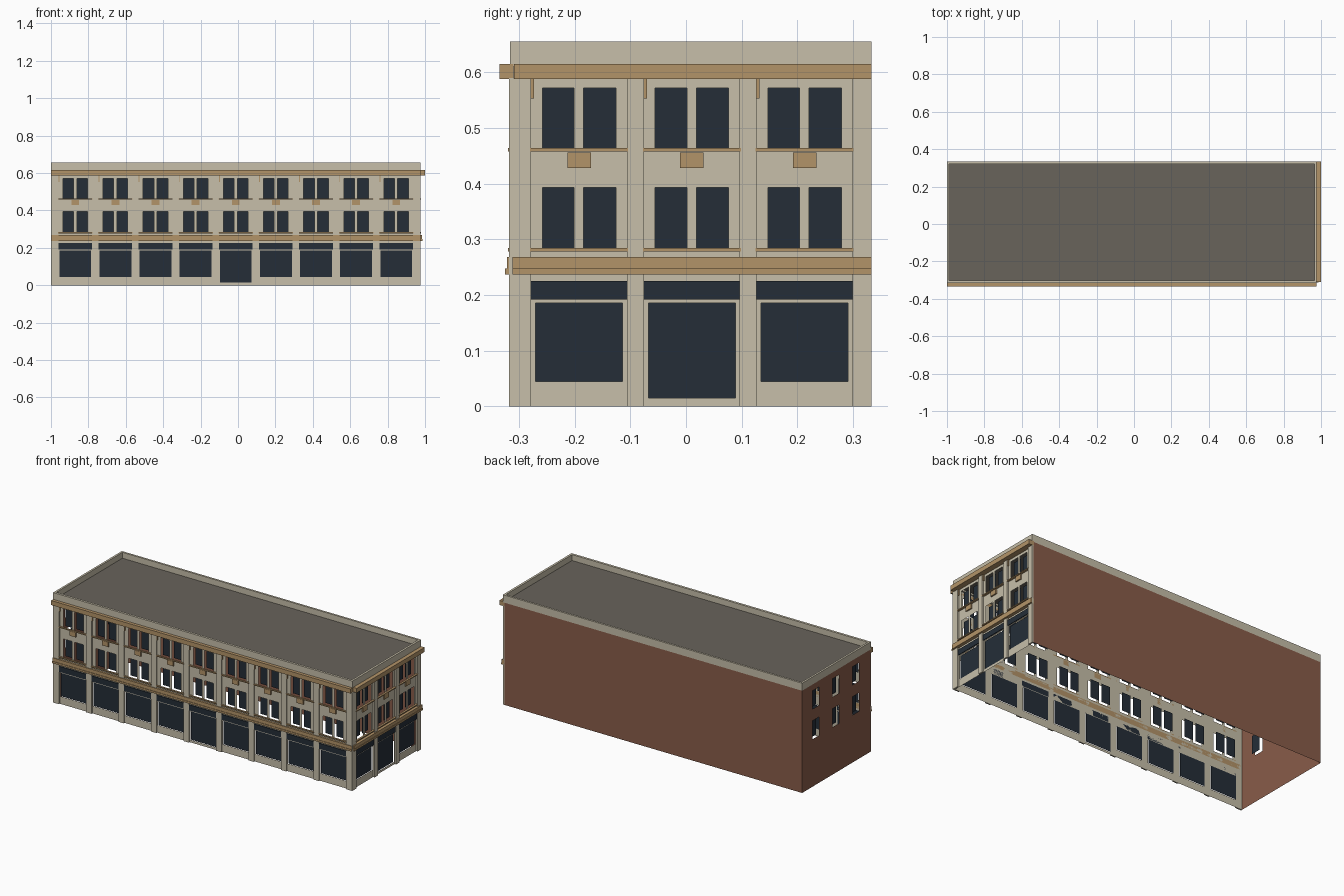
import bpy, bmesh, math
from mathutils import Matrix, Vector

cube = bpy.data.objects.get("Cube")
if cube:
    bpy.data.objects.remove(cube)


def material(name, r, g, b):
    m = bpy.data.materials.new(name)
    m.use_nodes = True
    m.diffuse_color = (r, g, b, 1)
    m.node_tree.nodes["Principled BSDF"].inputs["Base Color"].default_value = (r, g, b, 1)
    return m


STONE = material("pale stone", 0.57, 0.52, 0.40)
TRIM = material("tan trim", 0.45, 0.295, 0.14)
GLASS = material("dark glass", 0.018, 0.027, 0.039)
BRICK = material("brown brick", 0.25, 0.107, 0.067)
ROOF = material("grey roof", 0.138, 0.125, 0.105)


def finish(name, bm, mat, frame=Matrix()):
    mesh = bpy.data.meshes.new(name)
    bm.to_mesh(mesh)
    bm.free()
    mesh.materials.append(mat)
    obj = bpy.data.objects.new(name, mesh)
    obj.matrix_world = frame
    bpy.context.collection.objects.link(obj)


def boxes(name, mat, items, frame=Matrix()):
    """Each item is (x0, x1, y0, y1, z0, z1)."""
    bm = bmesh.new()
    for x0, x1, y0, y1, z0, z1 in items:
        size = Matrix.Diagonal((x1 - x0, y1 - y0, z1 - z0, 1))
        place = Matrix.Translation(((x0 + x1) / 2, (y0 + y1) / 2, (z0 + z1) / 2))
        bmesh.ops.create_cube(bm, size=1, matrix=place @ size)
    finish(name, bm, mat, frame)


def quad(bm, x0, x1, z0, z1, y=0):
    bm.faces.new([bm.verts.new(p) for p in ((x0, y, z0), (x1, y, z0), (x1, y, z1), (x0, y, z1))])


def sheet(name, mat, u0, u1, top, holes, frame):
    """Thin wall with rectangular openings, cut on a grid."""
    bm = bmesh.new()
    us = sorted({u0, u1, *(round(v, 4) for h in holes for v in h[:2])})
    zs = sorted({0, top, *(h[i] for h in holes for i in (2, 3))})
    for a, b in zip(us, us[1:]):
        for c, d in zip(zs, zs[1:]):
            u, z = (a + b) / 2, (c + d) / 2
            if not any(h[0] < u < h[1] and h[2] < z < h[3] for h in holes):
                quad(bm, a, b, c, d)
    bmesh.ops.remove_doubles(bm, verts=bm.verts, dist=1e-5)
    finish(name, bm, mat, frame)


def panes(name, holes, depth, frame):
    bm = bmesh.new()
    for h in holes:
        quad(bm, *h, y=depth)
    finish(name, bm, GLASS, frame)


WALL_TOP = 0.61
FLOORS = ((0.283, 0.393), (0.463, 0.572))


def facade(side, frame, u0, u1, centres, half, shop_half, ends, out):
    """Shop bays below, paired windows above; local -y points outward."""
    door = centres[len(centres) // 2]
    windows = [(c + a, c + b, z0, z1) for c in centres for z0, z1 in FLOORS
               for a, b in ((-0.066, -0.009), (0.008, 0.066))]
    shops = [(c - shop_half, c + shop_half, 0.015 if c == door else 0.045, 0.186)
             for c in centres]
    sheet(side + "_wall", STONE, u0, u1, WALL_TOP, windows + shops, frame)
    panes(side + "_windows", windows, 0.02, frame)
    panes(side + "_shop_windows", shops, 0.004, frame)
    # pilasters fill the spaces between bays
    edges = [ends[0]] + [c + s * half for c in centres for s in (-1, 1)] + [ends[1]]
    boxes(side + "_pilasters", STONE,
          [(a, b, -out, 0, 0, 0.59) for a, b in zip(edges[::2], edges[1::2])], frame)
    boxes(side + "_shop_signs", GLASS,
          [(c - half, c + half, -0.005, 0, 0.192, 0.225) for c in centres], frame)
    boxes(side + "_sills", TRIM,
          [(c - half - 0.002, c + half + 0.002, -out - 0.002, 0, z - 0.005, z + 0.001)
           for c in centres for z, _ in FLOORS], frame)
    boxes(side + "_blocks", TRIM,
          [(c - 0.021, c + 0.021, -0.008, 0, 0.428, 0.456) for c in centres], frame)
    boxes(side + "_brackets", TRIM,
          [(c - half, c - half + 0.005, -0.007, 0, 0.553, 0.588) for c in centres], frame)


# street facades
front = Matrix.Translation((0, -0.31, 0))
right = Matrix.Translation((0.967, 0, 0)) @ Matrix.Rotation(math.pi / 2, 4, "Z")
facade("front", front, -1, 0.967, [-0.012 + 0.2145 * i for i in range(-4, 5)],
       0.09, 0.085, (-1, 0.977), 0.008)
facade("right", right, -0.31, 0.333, [0.0105 + 0.2025 * i for i in (-1, 0, 1)],
       0.086, 0.078, (-0.312, 0.333), 0.01)

# plain brick walls
left = Matrix.Translation((-1, 0, 0)) @ Matrix.Rotation(-math.pi / 2, 4, "Z")
back = Matrix.Translation((0, 0.333, 0)) @ Matrix.Rotation(math.pi, 4, "Z")
side_windows = [(u - 0.031, u + 0.031, z0, z1) for u in (-0.205, -0.016, 0.173)
                for z0, z1 in FLOORS]
sheet("left_wall", BRICK, -0.333, 0.31, WALL_TOP, side_windows, left)
panes("left_windows", side_windows, 0.02, left)
sheet("back_wall", BRICK, -0.967, 1, WALL_TOP, [], back)

# cornice and band over the shops
boxes("cornice", TRIM, [
    (-1, 0.977, -0.335, -0.31, 0.588, 0.615),
    (0.965, 1, -0.309, 0.333, 0.588, 0.615)])
boxes("shop_band", TRIM, [
    (-1, 0.977, -0.325, -0.31, 0.237, 0.248),
    (-1, 0.977, -0.322, -0.31, 0.248, 0.268),
    (0.965, 0.987, -0.312, 0.333, 0.237, 0.248),
    (0.965, 0.984, -0.312, 0.333, 0.248, 0.268)])

# parapet and roof
boxes("parapet", STONE, [
    (-1, 0.977, -0.316, -0.302, WALL_TOP, 0.655),
    (-1, 0.977, 0.321, 0.333, WALL_TOP, 0.655),
    (-1, -0.988, -0.302, 0.321, WALL_TOP, 0.655),
    (0.964, 0.977, -0.302, 0.321, WALL_TOP, 0.655)])
bm = bmesh.new()
bm.faces.new([bm.verts.new(p) for p in (
    (-0.99, -0.305, 0.62), (0.966, -0.305, 0.62), (0.966, 0.323, 0.62), (-0.99, 0.323, 0.62))])
finish("roof", bm, ROOF)
